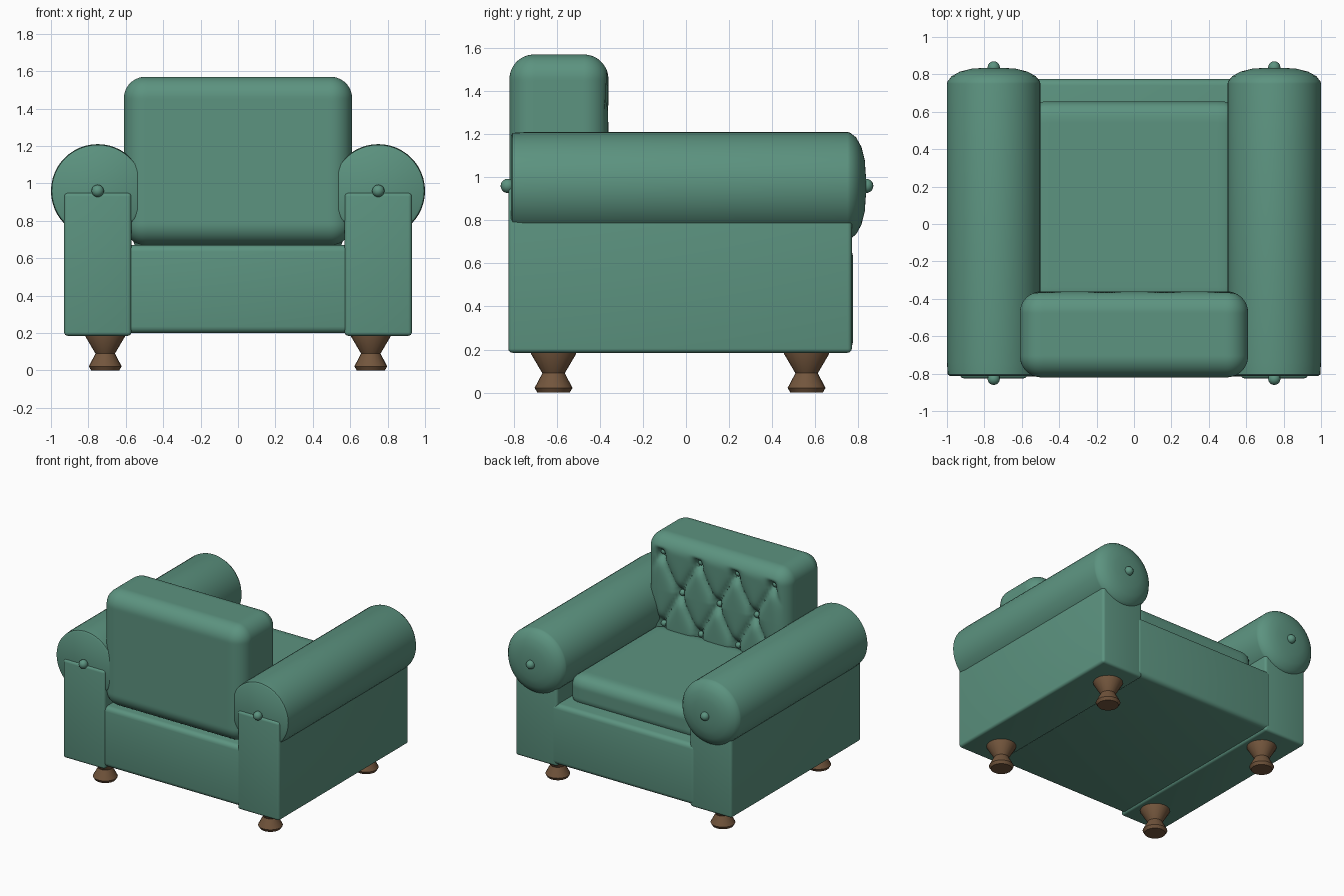
import bpy, bmesh, math
from mathutils import Vector, Matrix

if "Cube" in bpy.data.objects:
    bpy.data.objects.remove(bpy.data.objects["Cube"])


def material(name, color):
    m = bpy.data.materials.new(name)
    m.diffuse_color = (*color, 1)
    m.use_nodes = True
    m.node_tree.nodes["Principled BSDF"].inputs["Base Color"].default_value = m.diffuse_color
    return m


GREEN = material("green upholstery", (0.107, 0.292, 0.215))
BROWN = material("brown wood", (0.17, 0.092, 0.046))


def finish(name, bm, mat, angle=35):
    bmesh.ops.recalc_face_normals(bm, faces=bm.faces)
    me = bpy.data.meshes.new(name)
    bm.to_mesh(me)
    bm.free()
    ob = bpy.data.objects.new(name, me)
    bpy.context.collection.objects.link(ob)
    me.materials.append(mat)
    bpy.ops.object.select_all(action='DESELECT')
    ob.select_set(True)
    bpy.context.view_layer.objects.active = ob
    bpy.ops.object.shade_smooth_by_angle(angle=math.radians(angle))
    return ob


def soft_box(name, lo, hi, radius, cuts=0, shape=None):
    """Box with rounded edges; with cuts it becomes a dense grid that shape() can deform."""
    lo, hi = Vector(lo), Vector(hi)
    mid, half = (lo + hi) / 2, (hi - lo) / 2
    bm = bmesh.new()
    bmesh.ops.create_cube(bm, size=2)
    if cuts:
        bmesh.ops.subdivide_edges(bm, edges=bm.edges[:], cuts=cuts, use_grid_fill=True)
    for v in bm.verts:
        v.co = Vector(a * b for a, b in zip(v.co, half))
    if cuts:
        for v in bm.verts:
            core = Vector(max(-h + radius, min(h - radius, c)) for c, h in zip(v.co, half))
            d = v.co - core
            if d.length > 1e-6:
                v.co = core + d.normalized() * radius
    else:
        bmesh.ops.bevel(bm, geom=bm.edges[:], offset=radius, segments=4,
                        profile=0.5, affect='EDGES')
    for v in bm.verts:
        v.co += mid
        if shape:
            v.co = shape(v.co)
    return finish(name, bm, GREEN, 60)


def lathe(name, profile, origin, mat, along_y=False, steps=48, angle=35):
    """Revolve (radius, height) points about z, or about y."""
    bm = bmesh.new()
    rings = []
    for r, h in profile:
        ring = []
        for i in range(steps):
            t = math.tau * i / steps
            p = (r * math.cos(t), h, r * math.sin(t)) if along_y else \
                (r * math.cos(t), r * math.sin(t), h)
            ring.append(bm.verts.new(Vector(p) + Vector(origin)))
        rings.append(ring)
    for a, b in zip(rings, rings[1:]):
        for i in range(steps):
            j = (i + 1) % steps
            bm.faces.new((a[i], a[j], b[j], b[i]))
    bm.faces.new(rings[0])
    bm.faces.new(rings[-1])
    return finish(name, bm, mat, angle)


def button(name, pos, radius):
    bm = bmesh.new()
    bmesh.ops.create_uvsphere(bm, u_segments=16, v_segments=10, radius=radius,
                              matrix=Matrix.Translation(pos))
    return finish(name, bm, GREEN, 60)


# Tufting lattice on the backrest
STEP_X, STEP_Z, MID_Z, FRONT = 0.32, 0.28, 1.155, -0.36


def tuft(co):
    if co.y < -0.45:
        return co
    u, v = co.x / STEP_X, (co.z - MID_Z) / STEP_Z
    a, b = u + v / 2, u - v / 2
    da, db = abs(a - round(a)), abs(b - round(b))
    fade_x = max(0, min(1, (0.56 - abs(co.x)) / 0.07))
    fade_z = max(0, min(1, (1.49 - co.z) / 0.06))
    crease = 0.035 * math.exp(-min(da, db) / 0.09)
    pit = 0.045 * math.exp(-(da * da + db * db) / 0.02)
    co.y -= (crease + pit) * fade_x * fade_z
    return co


# Base, seat cushion and backrest
soft_box("base", (-0.62, -0.815, 0.2), (0.62, 0.775, 0.67), 0.035)
soft_box("seat_cushion", (-0.56, -0.45, 0.62), (0.56, 0.655, 0.865), 0.085, cuts=28)
soft_box("backrest", (-0.61, -0.82, 0.67), (0.61, FRONT, 1.57), 0.115, cuts=75, shape=tuft)

# Backrest buttons in staggered rows
for row in (-1, 0, 1):
    for x in ((-0.32, 0, 0.32) if row == 0 else (-0.48, -0.16, 0.16, 0.48)):
        button("backrest_button", (x, FRONT - 0.06, MID_Z + row * STEP_Z), 0.024)

# Arms: side panel, rolled top with a domed front, end buttons
ROLL = [(0.235, -0.812), (0.246, -0.805), (0.25, -0.74), (0.25, 0.75), (0.247, 0.762),
        (0.225, 0.79), (0.18, 0.815), (0.12, 0.83), (0.05, 0.835)]
for side, s in (("left", -1), ("right", 1)):
    x0, x1 = sorted((s * 0.57, s * 0.93))
    soft_box(side + "_arm_panel", (x0, -0.825, 0.185), (x1, 0.77, 0.95), 0.02)
    lathe(side + "_arm_roll", ROLL, (s * 0.75, 0, 0.96), GREEN, along_y=True, angle=40)
    for y in (-0.828, 0.837):
        button(side + "_arm_button", (s * 0.75, y, 0.96), 0.033)

# Turned wooden legs
LEG = [(0.075, 0), (0.088, 0.022), (0.052, 0.09), (0.105, 0.18), (0.105, 0.2)]
for x in (-0.71, 0.71):
    for y in (-0.615, 0.56):
        lathe("leg", LEG, (x, y, 0), BROWN, steps=20)
